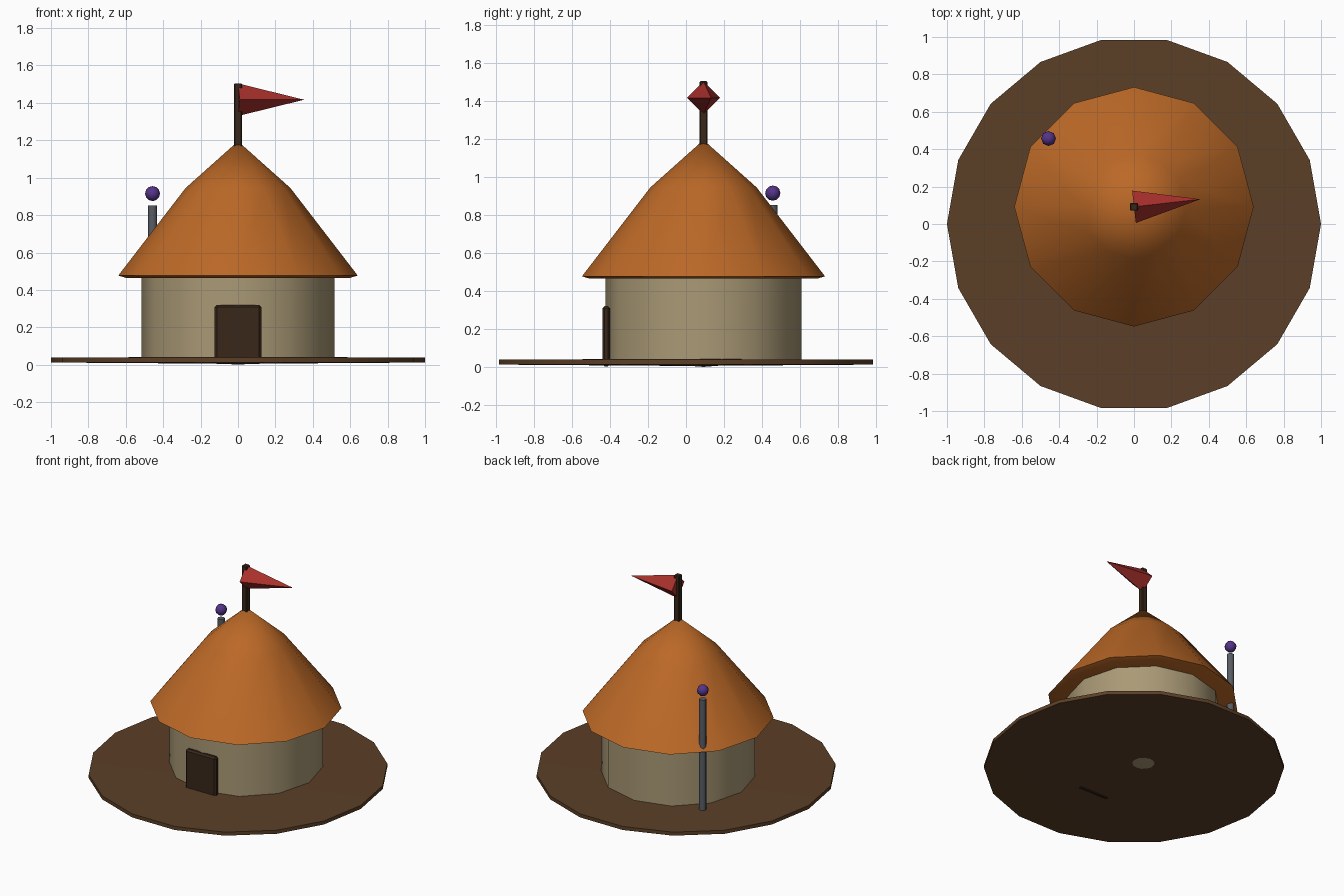
import bpy, bmesh, math
from mathutils import Vector, Matrix

if "Cube" in bpy.data.objects:
    bpy.data.objects.remove(bpy.data.objects["Cube"])

CY = 0.092  # hut axis in y


def finish(name, bm, color, smooth=None):
    bmesh.ops.recalc_face_normals(bm, faces=bm.faces)
    me = bpy.data.meshes.new(name)
    bm.to_mesh(me)
    bm.free()
    ob = bpy.data.objects.new(name, me)
    bpy.context.collection.objects.link(ob)
    mat = bpy.data.materials.new(name + "_colour")
    mat.diffuse_color = (*color, 1)
    mat.use_nodes = True
    mat.node_tree.nodes["Principled BSDF"].inputs["Base Color"].default_value = mat.diffuse_color
    me.materials.append(mat)
    if smooth:
        bpy.ops.object.select_all(action='DESELECT')
        ob.select_set(True)
        bpy.context.view_layer.objects.active = ob
        bpy.ops.object.shade_smooth_by_angle(angle=math.radians(smooth))
    return ob


def lathe(name, profile, sides, centre, color, smooth=40):
    """Revolve (radius, z) points; radius 0 becomes a pole."""
    bm = bmesh.new()
    rings = []
    for r, z in profile:
        n = sides if r > 0 else 1
        rings.append([bm.verts.new((centre[0] + r * math.cos(math.tau * i / sides),
                                    centre[1] + r * math.sin(math.tau * i / sides), z))
                      for i in range(n)])
    for a, b in zip(rings, rings[1:]):
        for i in range(sides):
            j = (i + 1) % sides
            quad = [a[i % len(a)], a[j % len(a)], b[j % len(b)], b[i % len(b)]]
            bm.faces.new(list(dict.fromkeys(quad)))
    return finish(name, bm, color, smooth)


def box(name, centre, size, color, bevel):
    bm = bmesh.new()
    bmesh.ops.create_cube(bm, size=1, matrix=Matrix.LocRotScale(Vector(centre), None, Vector(size)))
    bmesh.ops.bevel(bm, geom=bm.edges[:], offset=bevel, segments=1, affect='EDGES')
    return finish(name, bm, color)


# Ground disc, very slightly domed on both sides
lathe("ground_disc", [(0, 0.005), (1, 0.012), (1, 0.038), (0, 0.043)], 18, (0, 0), (0.105, 0.05, 0.02))

# Round wall
lathe("wall", [(0, 0.0), (0.515, 0.04), (0.515, 0.49), (0, 0.5)], 12, (0, CY), (0.40, 0.32, 0.18))

# Thatched roof with a shallow underside
lathe("roof", [(0, 0.465), (0.60, 0.465), (0.64, 0.477), (0.28, 0.945), (0, 1.195)],
      12, (0, CY), (0.50, 0.14, 0.02))

# Door
box("door", (0, -0.42, 0.1615), (0.25, 0.04, 0.317), (0.04, 0.02, 0.01), 0.012)

# Flagpole
box("flagpole", (0, CY, 1.325), (0.042, 0.042, 0.36), (0.04, 0.02, 0.01), 0.005)

# Pennant: four-sided cone lying along x, turned slightly
bm = bmesh.new()
bmesh.ops.create_cone(bm, cap_ends=True, segments=4, radius1=0.087, radius2=0, depth=0.356)
tip = Matrix.Translation((0, 0, 0.178))
turn = Matrix.Rotation(math.radians(6.5), 4, 'Z') @ Matrix.Rotation(math.radians(90), 4, 'Y')
bmesh.ops.remove_doubles(bm, verts=bm.verts, dist=1e-5)
bmesh.ops.transform(bm, verts=bm.verts, matrix=Matrix.Translation((0, CY, 1.417)) @ turn @ tip)
finish("pennant", bm, (0.40, 0.03, 0.025))

# Standing post behind the hut with a ball above it
PX, PY = -0.457, 0.457
lathe("post", [(0, 0.03), (0.025, 0.03), (0.025, 0.852), (0, 0.852)], 8, (PX, PY), (0.10, 0.11, 0.13), 50)
bm = bmesh.new()
bmesh.ops.create_uvsphere(bm, u_segments=8, v_segments=6, radius=0.04,
                          matrix=Matrix.Translation((PX, PY, 0.915)))
finish("ball", bm, (0.09, 0.035, 0.25), 60)
